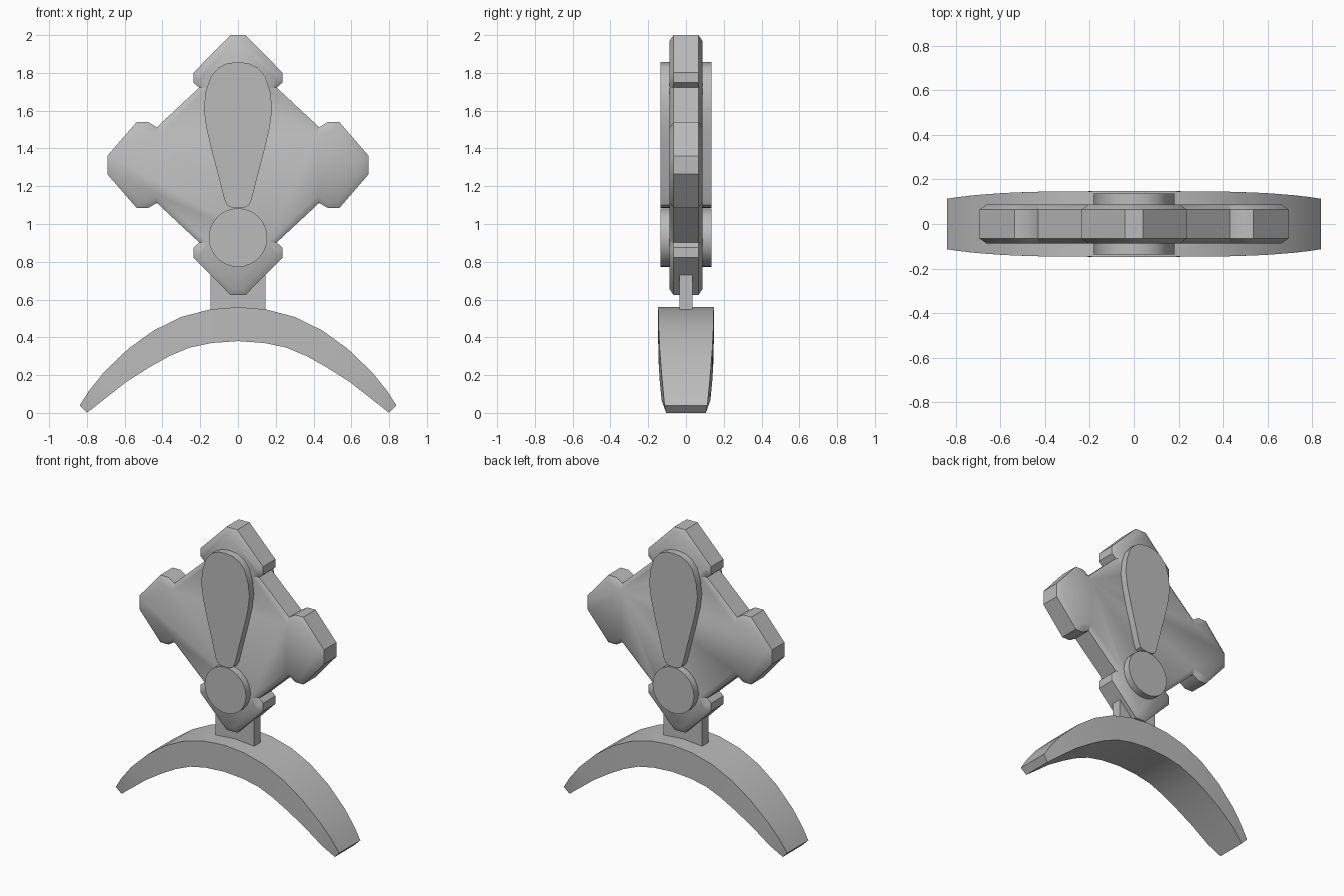
import bpy
import bmesh
import math

default = bpy.data.objects.get("Cube")
if default:
    bpy.data.objects.remove(default, do_unlink=True)

grey = bpy.data.materials.new("plain_grey")
grey.use_nodes = True
GREY = (0.5, 0.5, 0.5, 1)
grey.diffuse_color = GREY
grey.node_tree.nodes["Principled BSDF"].inputs["Base Color"].default_value = GREY


def finish(name, bm, angle=35):
    """Turn a bmesh into a shaded, coloured object."""
    bmesh.ops.recalc_face_normals(bm, faces=bm.faces)
    mesh = bpy.data.meshes.new(name)
    bm.to_mesh(mesh)
    bm.free()
    mesh.materials.append(grey)
    obj = bpy.data.objects.new(name, mesh)
    bpy.context.collection.objects.link(obj)
    bpy.ops.object.select_all(action='DESELECT')
    obj.select_set(True)
    bpy.context.view_layer.objects.active = obj
    bpy.ops.object.shade_smooth_by_angle(angle=math.radians(angle))
    return obj


def prism(name, outline, half, chamfer=0, rise=0):
    """Extrude an x-z outline to both sides of y = 0, with optional chamfered rims."""
    bm = bmesh.new()
    wall = half - rise
    rings = [[bm.verts.new((x, y, z)) for x, z in outline] for y in (-wall, wall)]
    caps = [bm.faces.new(rings[0]), bm.faces.new(rings[1])]
    n = len(outline)
    for i in range(n):
        j = (i + 1) % n
        bm.faces.new((rings[0][i], rings[0][j], rings[1][j], rings[1][i]))
    bmesh.ops.recalc_face_normals(bm, faces=bm.faces)
    if chamfer:
        bmesh.ops.inset_region(bm, faces=caps, thickness=chamfer, depth=rise,
                               use_even_offset=True)
    return finish(name, bm)


def mirrored(points):
    """Complete a right-hand half outline across x = 0."""
    return points + [(-x, z) for x, z in reversed(points) if x > 0]


# Diamond plate with stepped corners
mid = 1.312
quarter = [(0.04, 0.688), (0.235, 0.49), (0.235, 0.436), (0.205, 0.41),
           (0.43, 0.2), (0.476, 0.228), (0.536, 0.228), (0.692, 0.048)]
half_plate = [(x, mid + z) for x, z in quarter]
half_plate += [(x, mid - z) for x, z in reversed(quarter)]
prism("diamond_plate", mirrored(half_plate), 0.088, chamfer=0.032, rise=0.022)

# Raised teardrop and dot, showing on both faces
drop = [(0, 1.857), (0.055, 1.851), (0.105, 1.827), (0.145, 1.78), (0.171, 1.7),
        (0.181, 1.61), (0.168, 1.51), (0.137, 1.38), (0.105, 1.26), (0.072, 1.13),
        (0.058, 1.1), (0.035, 1.088), (0, 1.085)]
prism("teardrop_mark", mirrored(drop), 0.136)
turn = [i * math.tau / 32 for i in range(32)]
prism("dot_mark", [(0.155 * math.sin(a), 0.928 + 0.155 * math.cos(a)) for a in turn], 0.136)

# Flat post between plate and stand
prism("support_post", mirrored([(0.145, 0.735), (0.145, 0.5)]), 0.034)

# Arched stand: matching upper and lower points from the crown to the right foot
upper = [(0, 0.56), (0.147, 0.548), (0.3, 0.508), (0.445, 0.437), (0.58, 0.34),
         (0.71, 0.215), (0.79, 0.115), (0.838, 0.04)]
lower = [(0, 0.38), (0.14, 0.37), (0.255, 0.346), (0.365, 0.3), (0.46, 0.247),
         (0.59, 0.165), (0.715, 0.067), (0.8, 0)]


def depth_at(x, z):
    return 0.147 - 0.034 * (abs(x) / 0.84) ** 4 - 0.35 * max(0, 0.04 - z)


stations = list(zip(upper, lower))
stations = [((-a, b), (-c, d)) for (a, b), (c, d) in reversed(stations[1:])] + stations
bm = bmesh.new()
sections = []
for (xo, zo), (xi, zi) in stations:
    ho, hi = depth_at(xo, zo), depth_at(xi, zi)
    corners = ((xo, -ho, zo), (xo, ho, zo), (xi, hi, zi), (xi, -hi, zi))
    sections.append([bm.verts.new(c) for c in corners])
for a, b in zip(sections, sections[1:]):
    for k in range(4):
        m = (k + 1) % 4
        bm.faces.new((a[k], a[m], b[m], b[k]))
bm.faces.new(sections[0])
bm.faces.new(sections[-1])
finish("arched_stand", bm)
